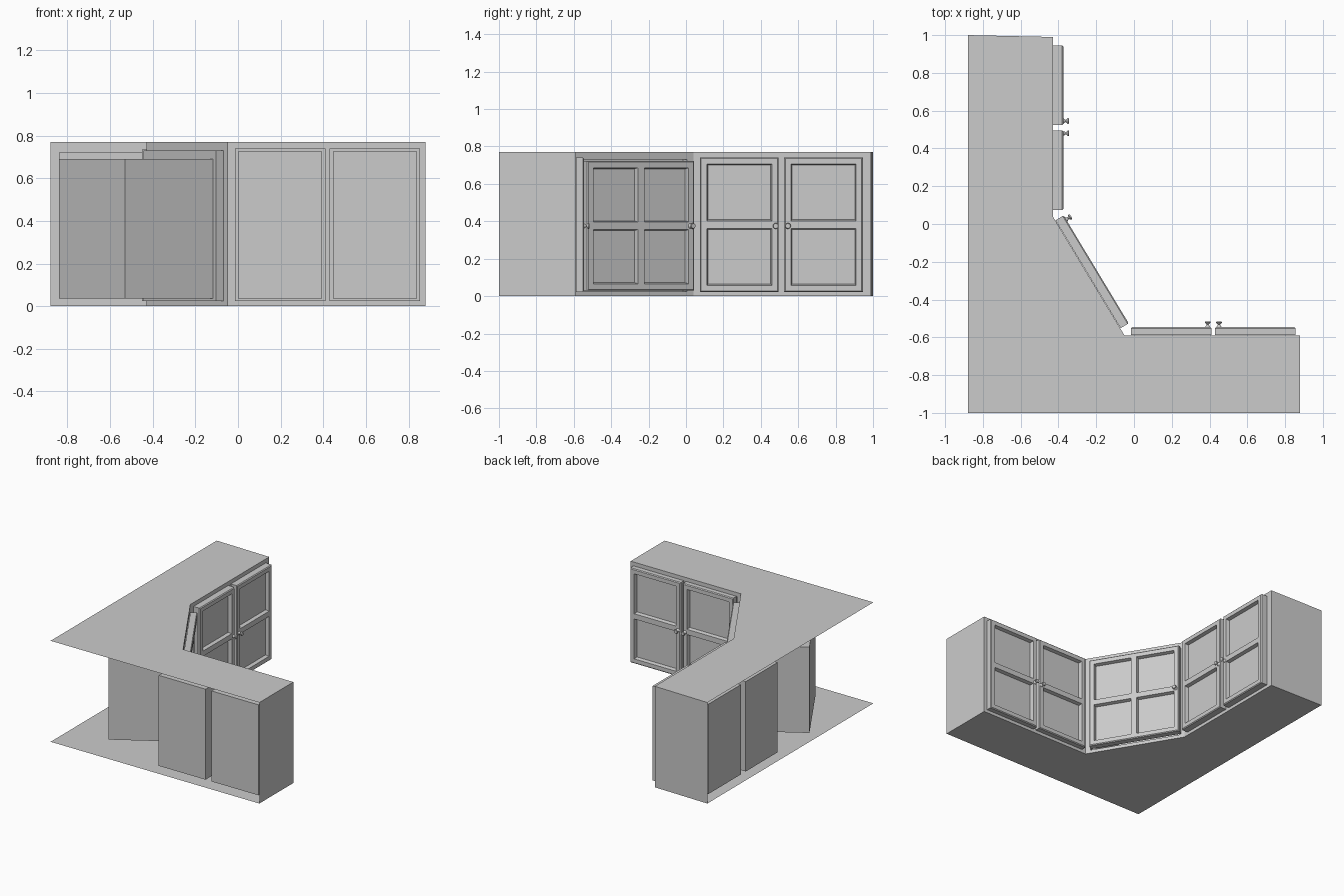
import bpy, bmesh
from math import cos, sin, pi
from mathutils import Vector

if "Cube" in bpy.data.objects:
    bpy.data.objects.remove(bpy.data.objects["Cube"])

H = 0.77
A, B = Vector((-0.43, 0.04, 0)), Vector((-0.05, -0.59, 0))   # ends of the diagonal front
D = (B - A).normalized()

# each cabinet front: origin, direction along its width, outward normal
LEFT = (A, Vector((0, 1, 0)), Vector((1, 0, 0)))
DIAG = (A, D, Vector((-D.y, D.x, 0)))
FRONT = (B, Vector((1, 0, 0)), Vector((0, 1, 0)))


def point(side, u, v, w):
    o, d, n = side
    return o + d * u + n * w + Vector((0, 0, v))


def finish(bm, name, smooth=False):
    me = bpy.data.meshes.new(name)
    bm.to_mesh(me)
    bm.free()
    ob = bpy.data.objects.new(name, me)
    bpy.context.collection.objects.link(ob)
    for p in me.polygons:
        p.use_smooth = smooth
    return ob


def grid(bm, side, us, vs, w):
    return [[bm.verts.new(point(side, u, v, w)) for v in vs] for u in us]


def cabinet_front(name, side, width, openings, v0, v1, step, depth, inset, top_inset):
    """Face frame with an open box set back behind each opening."""
    bm = bmesh.new()
    us = [0] + [u for o in openings for u in o] + [width]
    g = grid(bm, side, us, [0, v0, v1, H], 0)
    for i in range(len(us) - 1):
        for j in range(3):
            if not (i % 2 and j == 1):
                bm.faces.new((g[i][j], g[i + 1][j], g[i + 1][j + 1], g[i][j + 1]))
    for a, b in openings:
        rings = []
        for k, w in ((0, 0), (0, -step), (1, -step), (1, -depth)):
            lo, hi, bot, top = a + k * inset, b - k * inset, v0 + k * 0.01, v1 - k * top_inset
            rings.append([bm.verts.new(point(side, u, v, w))
                          for u, v in ((lo, bot), (hi, bot), (hi, top), (lo, top))])
        for r, s in zip(rings, rings[1:]):
            for i in range(4):
                j = (i + 1) % 4
                bm.faces.new((r[i], r[j], s[j], s[i]))
        bm.faces.new(rings[-1])
    bmesh.ops.remove_doubles(bm, verts=bm.verts, dist=1e-5)
    bmesh.ops.recalc_face_normals(bm, faces=bm.faces)
    finish(bm, name)


def door(name, side, u0, u1, v0, v1, thick, columns):
    """Slab door with recessed panes in two rows."""
    bm = bmesh.new()
    c, rail, bar = 0.006, 0.036, 0.02
    def lines(a, b, n):
        out, size = [a], (b - a - 2 * rail - (n - 1) * bar * 2) / n
        for i in range(n):
            s = a + rail + i * (size + bar * 2)
            out += [s, s + size]
        return out + [b]
    us, vs = lines(u0, u1, columns), lines(v0, v1, 2)
    back = grid(bm, side, us, vs, 0.002)
    mid = grid(bm, side, us, vs, thick - c)
    fu, fv = us[:], vs[:]
    for l in (fu, fv):
        l[0] += c
        l[-1] -= c
    front = grid(bm, side, fu, fv, thick)
    nu, nv = len(us), len(vs)
    panes = []
    for i in range(nu - 1):
        for j in range(nv - 1):
            for g in (front, back):
                f = bm.faces.new((g[i][j], g[i + 1][j], g[i + 1][j + 1], g[i][j + 1]))
                if g is front and i % 2 and j % 2:
                    panes.append(f)
    rim = ([(i, 0) for i in range(nu)] + [(nu - 1, j) for j in range(1, nv)]
           + [(i, nv - 1) for i in range(nu - 2, -1, -1)] + [(0, j) for j in range(nv - 2, 0, -1)])
    for (i, j), (k, l) in zip(rim, rim[1:] + rim[:1]):
        for p, q in ((back, mid), (mid, front)):
            bm.faces.new((p[i][j], p[k][l], q[k][l], q[i][j]))
    used = [v for v in bm.verts if not v.link_faces]
    bmesh.ops.delete(bm, geom=used, context='VERTS')
    bmesh.ops.recalc_face_normals(bm, faces=bm.faces)
    bm.normal_update()
    bmesh.ops.inset_individual(bm, faces=panes, thickness=0.009, depth=-0.026)
    flat = [e for e in bm.edges if len(e.link_faces) == 2 and e.calc_face_angle(1) < 0.001]
    bmesh.ops.dissolve_edges(bm, edges=[e for e in flat if all(
        abs((v.co - side[0]).dot(side[2]) - 0.002) < 1e-4 for v in e.verts)], use_verts=False)
    finish(bm, name)


def knob(name, side, u, w):
    bm = bmesh.new()
    n, rings = 12, []
    for r, h in ((0.014, 0), (0.005, 0.013), (0.016, 0.024), (0.013, 0.031)):
        rings.append([bm.verts.new(point(side, u + r * cos(2 * pi * i / n),
                                         0.375 + r * sin(2 * pi * i / n), w + h)) for i in range(n)])
    for r, s in zip(rings, rings[1:]):
        for i in range(n):
            j = (i + 1) % n
            bm.faces.new((r[i], r[j], s[j], s[i]))
    bm.faces.new(rings[0])
    bm.faces.new(rings[-1])
    bmesh.ops.recalc_face_normals(bm, faces=bm.faces)
    finish(bm, name)


# top, bottom and the two end panels; the wall sides stay open
outline = [(-0.88, -1), (0.88, -1), (0.88, -0.59), B[:2], A[:2], (-0.43, 0.99), (-0.88, 1)]
bm = bmesh.new()
low = [bm.verts.new((x, y, 0)) for x, y in outline]
high = [bm.verts.new((x, y, H)) for x, y in outline]
bm.faces.new(low[::-1])
bm.faces.new(high)
for i, j in ((1, 2), (5, 6)):
    bm.faces.new((low[i], low[j], high[j], high[i]))
finish(bm, "carcass")

# face frames with inner boxes
cabinet_front("front_cabinet", FRONT, 0.93, [(0.035, 0.46), (0.48, 0.905)],
              0.025, 0.74, 0.02, 0.365, 0.015, 0.015)
cabinet_front("left_cabinet", LEFT, 0.95, [(0.04, 0.455), (0.485, 0.905)],
              0.025, 0.735, 0.02, 0.41, 0.015, 0.015)
cabinet_front("corner_cabinet", DIAG, (B - A).length, [(0.04, 0.70)],
              0.025, 0.73, 0.04, 0.52, 0.03, 0.04)

# doors and knobs
for tag, side, thick, spans, handles in (
        ("front", FRONT, 0.044, [(0.035, 0.46), (0.48, 0.905)], [0.44, 0.50]),
        ("left", LEFT, 0.056, [(0.035, 0.455), (0.485, 0.905)], [0.44, 0.505])):
    for i in range(2):
        door(f"{tag}_door_{i + 1}", side, *spans[i], 0.022, 0.742, thick, 1)
        knob(f"{tag}_knob_{i + 1}", side, handles[i], thick)
door("corner_door", DIAG, 0.025, 0.692, 0.03, 0.722, 0.052, 2)
knob("corner_knob", DIAG, 0.05, 0.052)
